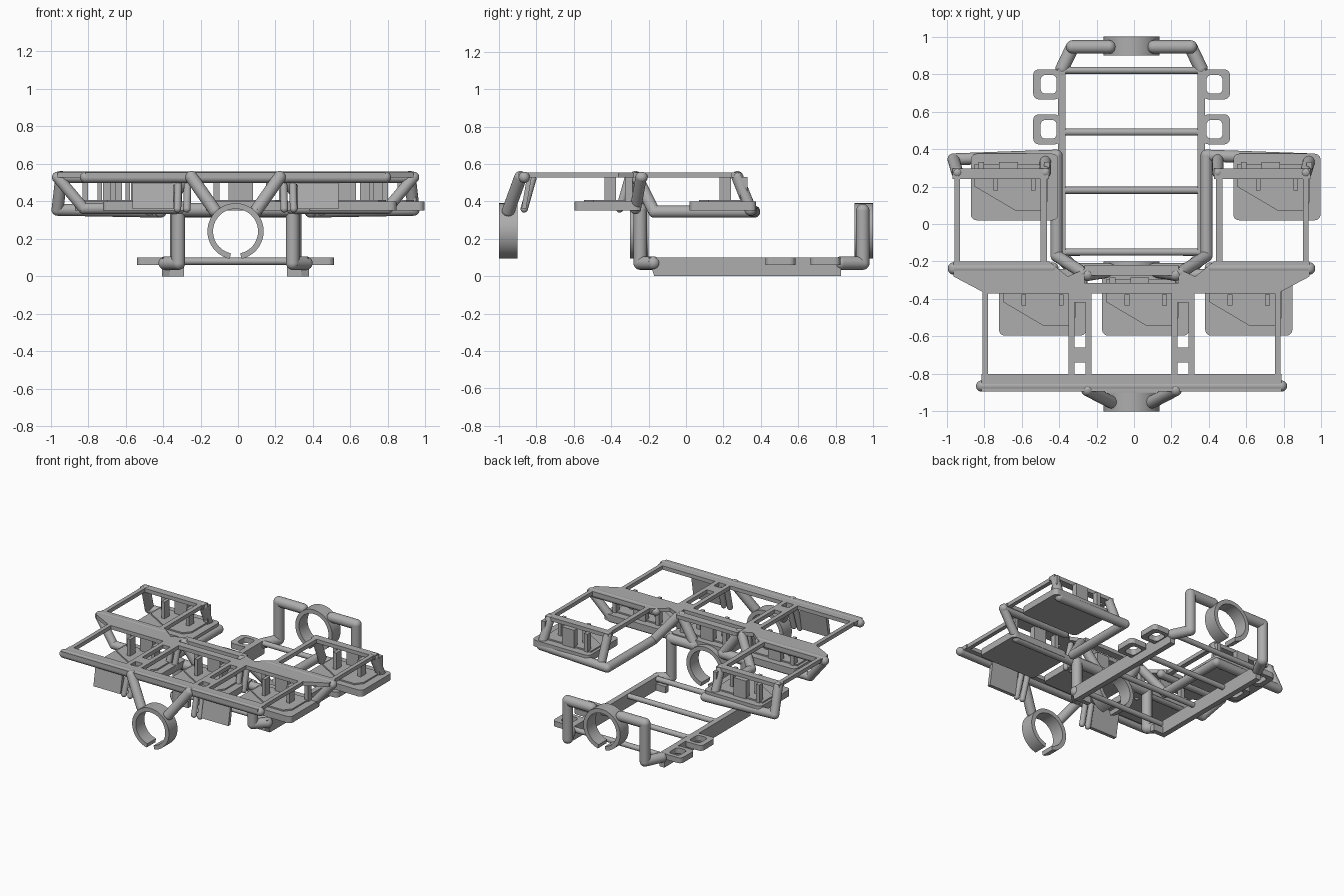
import bpy, bmesh
from math import sin, cos, radians
from mathutils import Vector, Matrix

cube = bpy.data.objects.get("Cube")
if cube:
    bpy.data.objects.remove(cube)

grey = bpy.data.materials.new("plain grey")
grey.use_nodes = True
COLOR = (0.42, 0.42, 0.42, 1)
grey.diffuse_color = COLOR
grey.node_tree.nodes["Principled BSDF"].inputs["Base Color"].default_value = COLOR

CX = -0.013  # symmetry line of the frame


def finish(name, bm, smooth=False):
    bmesh.ops.recalc_face_normals(bm, faces=bm.faces)
    mesh = bpy.data.meshes.new(name)
    bm.to_mesh(mesh)
    bm.free()
    mesh.materials.append(grey)
    ob = bpy.data.objects.new(name, mesh)
    bpy.context.collection.objects.link(ob)
    if smooth:
        bpy.ops.object.select_all(action='DESELECT')
        ob.select_set(True)
        bpy.context.view_layer.objects.active = ob
        bpy.ops.object.shade_smooth_by_angle()
    return ob


def box(bm, x0, x1, y0, y1, z0, z1):
    size = Matrix.Diagonal((x1 - x0, y1 - y0, z1 - z0, 1))
    mid = Matrix.Translation(((x0 + x1) / 2, (y0 + y1) / 2, (z0 + z1) / 2))
    return bmesh.ops.create_cube(bm, size=1, matrix=mid @ size)["verts"]


def prism(bm, pts, z0, z1):
    face = bm.faces.new([bm.verts.new((x, y, z0)) for x, y in pts])
    new = bmesh.ops.extrude_face_region(bm, geom=[face])["geom"]
    bmesh.ops.translate(bm, vec=(0, 0, z1 - z0),
                        verts=[v for v in new if isinstance(v, bmesh.types.BMVert)])


def rounded(x0, x1, y0, y1, r):
    corners = ((x1 - r, y1 - r, 0), (x0 + r, y1 - r, 90),
               (x0 + r, y0 + r, 180), (x1 - r, y0 + r, 270))
    return [(x + r * cos(radians(a + k * 18)), y + r * sin(radians(a + k * 18)))
            for x, y, a in corners for k in range(6)]


def tube(name, pts, r=0.034):
    """Round tube through points, with ball joints."""
    bm = bmesh.new()
    pts = [Vector(p) for p in pts]
    for p in pts:
        bmesh.ops.create_uvsphere(bm, u_segments=20, v_segments=12, radius=r,
                                  matrix=Matrix.Translation(p))
    for a, b in zip(pts, pts[1:]):
        turn = (b - a).to_track_quat('Z', 'Y').to_matrix().to_4x4()
        bmesh.ops.create_cone(bm, segments=20, radius1=r, radius2=r, depth=(b - a).length,
                              cap_ends=True, matrix=Matrix.Translation((a + b) / 2) @ turn)
    return finish(name, bm, True)


def clamp_ring(name, y0, y1):
    """Open ring with its gap at the bottom."""
    bm = bmesh.new()
    angles = [radians(-78 + 336 * k / 48) for k in range(49)]
    rows = [[bm.verts.new((CX + r * cos(a), y, 0.24 + r * sin(a)))
             for r, y in ((0.15, y0), (0.15, y1), (0.12, y1), (0.12, y0))] for a in angles]
    for p, q in zip(rows, rows[1:]):
        for k in range(4):
            bm.faces.new((p[k], p[k - 1], q[k - 1], q[k]))
    bm.faces.new(rows[0])
    bm.faces.new(rows[-1])
    finish(name, bm, True)


def side_box(bm, s, d0, d1, *yz):
    x0, x1 = sorted((CX + s * d0, CX + s * d1))
    return box(bm, x0, x1, *yz)


# Top frame
Z0, Z1 = 0.527, 0.555
bm = bmesh.new()
box(bm, CX - 0.80, CX + 0.80, -0.895, -0.80, Z0, Z1)
box(bm, CX - 0.27, CX + 0.27, -0.37, -0.315, Z0, Z1)
box(bm, CX - 0.25, CX + 0.25, -0.275, -0.22, Z0, Z1)
for s in (-1, 1):
    wing = [(0.25, -0.37), (0.78, -0.37), (0.95, -0.28), (0.95, -0.2), (0.44, -0.2),
            (0.34, -0.28), (0.25, -0.24)]
    prism(bm, [(CX + s * x, y) for x, y in wing], Z0, Z1)
    side_box(bm, s, 0.765, 0.795, -0.81, -0.36, Z0, Z1)
    for d in (0.213, 0.305):
        side_box(bm, s, d, d + 0.032, -0.81, -0.36, Z0, Z1)
    for y0, y1 in ((-0.74, -0.66), (-0.42, -0.36)):
        side_box(bm, s, 0.22, 0.33, y0, y1, Z0, Z1)
    side_box(bm, s, 0.915, 0.945, -0.21, 0.25, Z0, Z1)
    side_box(bm, s, 0.45, 0.485, -0.21, 0.25, Z0, Z1)
    side_box(bm, s, 0.44, 0.955, 0.24, 0.295, Z0, Z1)
finish("top_frame", bm)
tube("front_edge_tube", [(CX - 0.80, -0.865, 0.528), (CX + 0.80, -0.865, 0.528)], 0.03)

# Trays with posts
trays = {"back_right": (-0.87, 0.02), "back_left": (0.53, 0.02), "front_right": (-0.72, -0.595),
         "front_middle": (-0.17, -0.595), "front_left": (0.38, -0.595)}
for name, (x, y) in trays.items():
    bm = bmesh.new()
    prism(bm, rounded(x, x + 0.465, y, y + 0.355, 0.03), 0.35, 0.398)
    shape = [(0.02, 0.18), (0.24, 0.05), (0.37, 0.05), (0.41, 0.10), (0.41, 0.30), (0.02, 0.30)]
    prism(bm, [(x + a, y + b) for a, b in shape], 0.395, 0.408)
    for a, w in ((0.04, 0.03), (0.15, 0.10), (0.39, 0.03)):
        box(bm, x + a, x + a + w, y + 0.27, y + 0.31, 0.39, 0.53)
    for a in (0.12, 0.32):
        box(bm, x + a, x + a + 0.025, y + 0.16, y + 0.22, 0.39, 0.53)
    finish(name + "_tray", bm)

# Parts repeated on both sides
for s, side in ((-1, "right"), (1, "left")):
    def path(*pts):
        return [(CX + s * d, y, z) for d, y, z in pts]

    tube(side + "_mid_edge_tube", path((0.95, -0.235, 0.528), (0.42, -0.235, 0.528)), 0.03)
    tube(side + "_wing_brace", path((0.95, -0.24, 0.528), (0.81, -0.27, 0.362), (0.3, -0.27, 0.362)), 0.03)
    tube(side + "_back_arm", path((0.26, -0.26, 0.525), (0.40, -0.17, 0.345), (0.40, 0.365, 0.345),
                                  (0.95, 0.345, 0.355), (0.93, 0.275, 0.53)), 0.032)
    tube(side + "_back_post", path((0.46, 0.275, 0.53), (0.46, 0.35, 0.35)), 0.03)
    tube(side + "_front_strut", path((0.235, -0.885, 0.528), (0.11, -0.95, 0.35)))
    tube(side + "_middle_strut", path((0.235, -0.27, 0.528), (0.11, -0.25, 0.35)))
    tube(side + "_front_leg", path((0.375, -0.175, 0.07), (0.305, -0.245, 0.07),
                                   (0.305, -0.245, 0.355), (0.12, -0.245, 0.355)), 0.036)
    tube(side + "_rear_leg", path((0.37, 0.83, 0.07), (0.315, 0.945, 0.07),
                                  (0.315, 0.945, 0.35), (0.12, 0.945, 0.35)), 0.036)

    # Hanging clip plate and prongs
    bm = bmesh.new()
    for v in side_box(bm, s, 0.33, 0.55, -0.85, -0.825, 0.36, 0.53):
        if v.co.z < 0.4:
            v.co.y -= 0.03
    finish(side + "_clip_plate", bm)
    for d in (0.255, 0.305):
        for y in (-0.82, -0.31):
            tube(side + "_clip_prong", path((d, y, 0.52), (d + 0.005, y - 0.045, 0.36)), 0.02)

    # Lower rail and its eyelet tabs
    bm = bmesh.new()
    for v in side_box(bm, s, 0.352, 0.392, -0.2, 0.83, 0, 0.1):
        if v.co.y < 0 and v.co.z < 0.05:
            v.co.y += 0.03
    side_box(bm, s, 0.275, 0.392, -0.17, -0.135, 0, 0.05)
    for y in (0.425, 0.665):
        outer = rounded(0.38, 0.525, y, y + 0.16, 0.03)
        inner = rounded(0.40, 0.485, y + 0.03, y + 0.13, 0.025)
        n = len(outer)
        loops = [[bm.verts.new((CX + s * a, b, z)) for a, b in pts]
                 for pts, z in ((outer, 0.06), (outer, 0.1), (inner, 0.1), (inner, 0.06))]
        for k in range(4):
            p, q = loops[k - 1], loops[k]
            for i in range(n):
                bm.faces.new((p[i - 1], p[i], q[i], q[i - 1]))
    finish(side + "_lower_rail", bm)

# Lower cross rods
for y in (-0.15, 0.18, 0.49, 0.82):
    tube("cross_rod", [(CX - 0.37, y, 0.08), (CX + 0.37, y, 0.08)], 0.019)

# Clamp rings
for name, y in (("front_ring", -1), ("middle_ring", -0.3), ("rear_ring", 0.9)):
    clamp_ring(name, y, y + 0.1)
